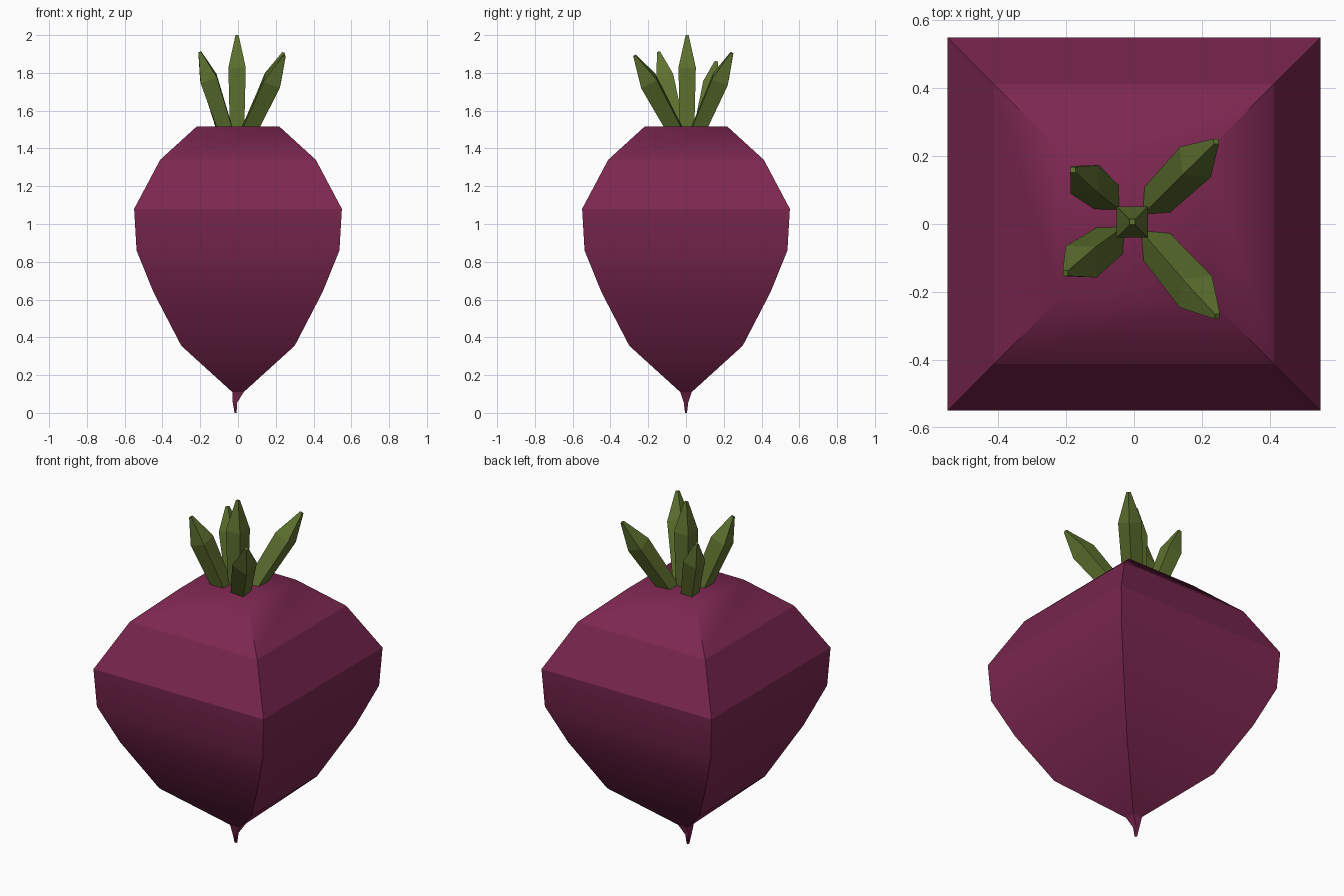
import bpy, bmesh
from mathutils import Vector

if "Cube" in bpy.data.objects:
    bpy.data.objects.remove(bpy.data.objects["Cube"])


def material(name, color):
    m = bpy.data.materials.new(name)
    m.diffuse_color = (*color, 1)
    m.use_nodes = True
    m.node_tree.nodes["Principled BSDF"].inputs["Base Color"].default_value = m.diffuse_color
    return m


def loft(name, rings, axis, mat, smooth=False, hard=()):
    """Square rings of (centre, half width), square to the axis, capped at both ends."""
    rot = Vector((0, 0, 1)).rotation_difference(axis)
    bm = bmesh.new()
    loops = [[bm.verts.new(Vector(c) + rot @ Vector((sx * h, sy * h, 0)))
              for sx, sy in ((-1, -1), (1, -1), (1, 1), (-1, 1))] for c, h in rings]
    for a, b in zip(loops, loops[1:]):
        for i in range(4):
            j = (i + 1) % 4
            bm.faces.new((a[i], a[j], b[j], b[i]))
    bm.faces.new(loops[0][::-1])
    bm.faces.new(loops[-1])
    if smooth:
        # corner edges stay sharp, as do the chosen rings
        level = {v: k for k, loop in enumerate(loops) for v in loop}
        for f in bm.faces:
            f.smooth = True
        for e in bm.edges:
            k0, k1 = (level[v] for v in e.verts)
            e.smooth = k0 == k1 and k0 not in hard
    bmesh.ops.recalc_face_normals(bm, faces=bm.faces)
    me = bpy.data.meshes.new(name)
    bm.to_mesh(me)
    bm.free()
    me.materials.append(mat)
    ob = bpy.data.objects.new(name, me)
    bpy.context.collection.objects.link(ob)
    return ob


purple = material("beet_skin", (0.20, 0.02, 0.08))
green = material("leaf_green", (0.11, 0.165, 0.028))

# Root body: square section, tapering to a slightly bent tail
profile = [(-0.013, 0.0, 0.005), (-0.016, 0.055, 0.012), (0, 0.11, 0.03),
           (0, 0.355, 0.30), (0, 0.64, 0.448), (0, 0.86, 0.537),
           (0, 1.08, 0.55), (0, 1.34, 0.412), (0, 1.515, 0.22)]
loft("beet_root", [((x, 0, z), h) for x, z, h in profile],
     Vector((0, 0, 1)), purple, smooth=True, hard=(2, 6, 7))

# Leaves: base centre on the crown, then tip
leaves = [
    ((-0.005, 0.006, 1.51), (-0.005, 0.006, 2.0), 0.046),
    ((0.067, 0.07, 1.51), (0.242, 0.243, 1.905), 0.045),
    ((0.065, -0.065, 1.51), (0.245, -0.272, 1.89), 0.047),
    ((-0.08, 0.078, 1.51), (-0.18, 0.16, 1.86), 0.042),
    ((-0.07, -0.048, 1.51), (-0.202, -0.145, 1.91), 0.046),
]
for n, (base, tip, half) in enumerate(leaves):
    base, tip = Vector(base), Vector(tip)
    axis = (tip - base).normalized()
    loft(f"leaf_{n + 1}",
         [(base - axis * 0.03, half * 0.82),
          (base.lerp(tip, 0.65), half),
          (tip, 0.008)], axis, green)
